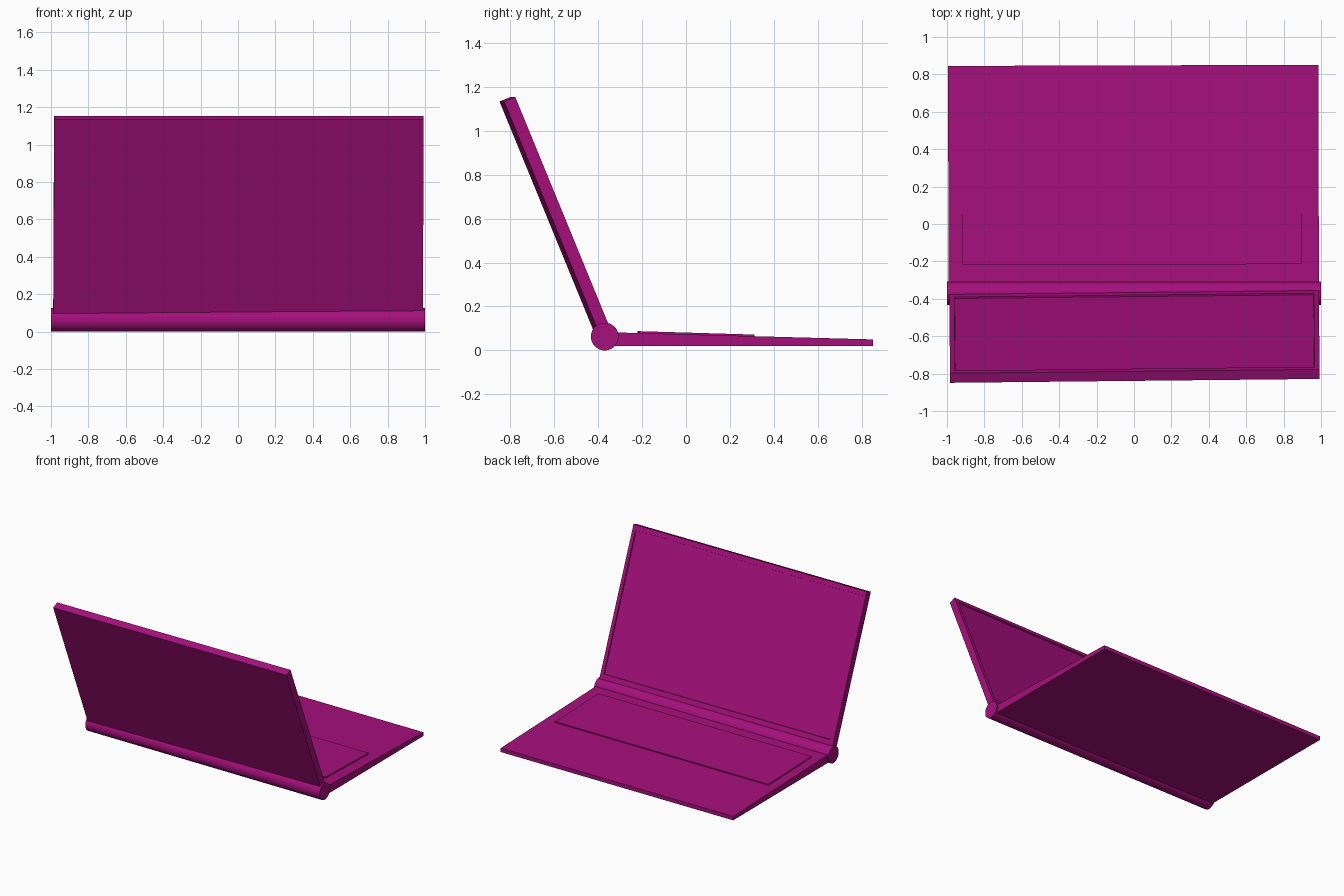
import bpy, bmesh, math
from mathutils import Matrix, Vector

if "Cube" in bpy.data.objects:
    bpy.data.objects.remove(bpy.data.objects["Cube"])

HINGE = Vector((0, -0.37, 0.063))

mat = bpy.data.materials.new("magenta")
mat.diffuse_color = (0.38, 0.005, 0.20, 1)
mat.use_nodes = True
mat.node_tree.nodes["Principled BSDF"].inputs["Base Color"].default_value = mat.diffuse_color


def prism(name, profile, x0, x1, edit=None):
    """Extrude a (y, z) profile along x; optionally edit the mesh."""
    bm = bmesh.new()
    face = bm.faces.new([bm.verts.new((x0, y, z)) for y, z in profile])
    ext = bmesh.ops.extrude_face_region(bm, geom=[face])
    verts = [g for g in ext["geom"] if isinstance(g, bmesh.types.BMVert)]
    bmesh.ops.translate(bm, vec=(x1 - x0, 0, 0), verts=verts)
    bmesh.ops.recalc_face_normals(bm, faces=bm.faces)
    if edit:
        edit(bm)
    me = bpy.data.meshes.new(name)
    bm.to_mesh(me)
    bm.free()
    me.materials.append(mat)
    ob = bpy.data.objects.new(name, me)
    bpy.context.collection.objects.link(ob)
    return ob


# tapered base, profile relative to the hinge axis
base = prism("base", [(0, -0.043), (1.218, -0.043), (1.218, -0.013), (0, 0.020)],
             -0.991, 0.989)

# thin raised keyboard panel
keyboard = prism("keyboard_panel", [(0.153, 0.0), (0.68, -0.012), (0.68, 0.009), (0.153, 0.0245)],
                 -0.917, 0.899)
for ob in (base, keyboard):
    ob.location = HINGE
    ob.rotation_euler.z = 0.003


# lid with recessed screen on its inner side
def recess_screen(bm):
    bm.normal_update()
    f = max(bm.faces, key=lambda q: q.normal.y)
    bmesh.ops.inset_region(bm, faces=[f], thickness=0.027)
    for v in f.verts:
        v.co.x = math.copysign(0.961, v.co.x)
        v.co.z = 0.094 if v.co.z < 0.5 else 1.131
    bmesh.ops.inset_region(bm, faces=[f], thickness=0.002, depth=-0.008)


T = 0.0275
lid = prism("lid", [(-T, 0.04), (T, 0.04), (T, 1.168), (-T, 1.168)],
            -0.988, 0.988, recess_screen)
lid.matrix_world = (Matrix.Translation(HINGE) @ Matrix.Rotation(0.0105, 4, 'Z')
                    @ Matrix.Rotation(math.radians(22.3), 4, 'X'))

# round hinge barrel
bpy.ops.mesh.primitive_cylinder_add(vertices=48, radius=0.063, depth=2,
                                    location=HINGE, rotation=(0, math.pi / 2, 0))
hinge = bpy.context.object
hinge.name = "hinge_barrel"
hinge.data.materials.append(mat)
bpy.ops.object.shade_smooth_by_angle(angle=math.radians(30))
